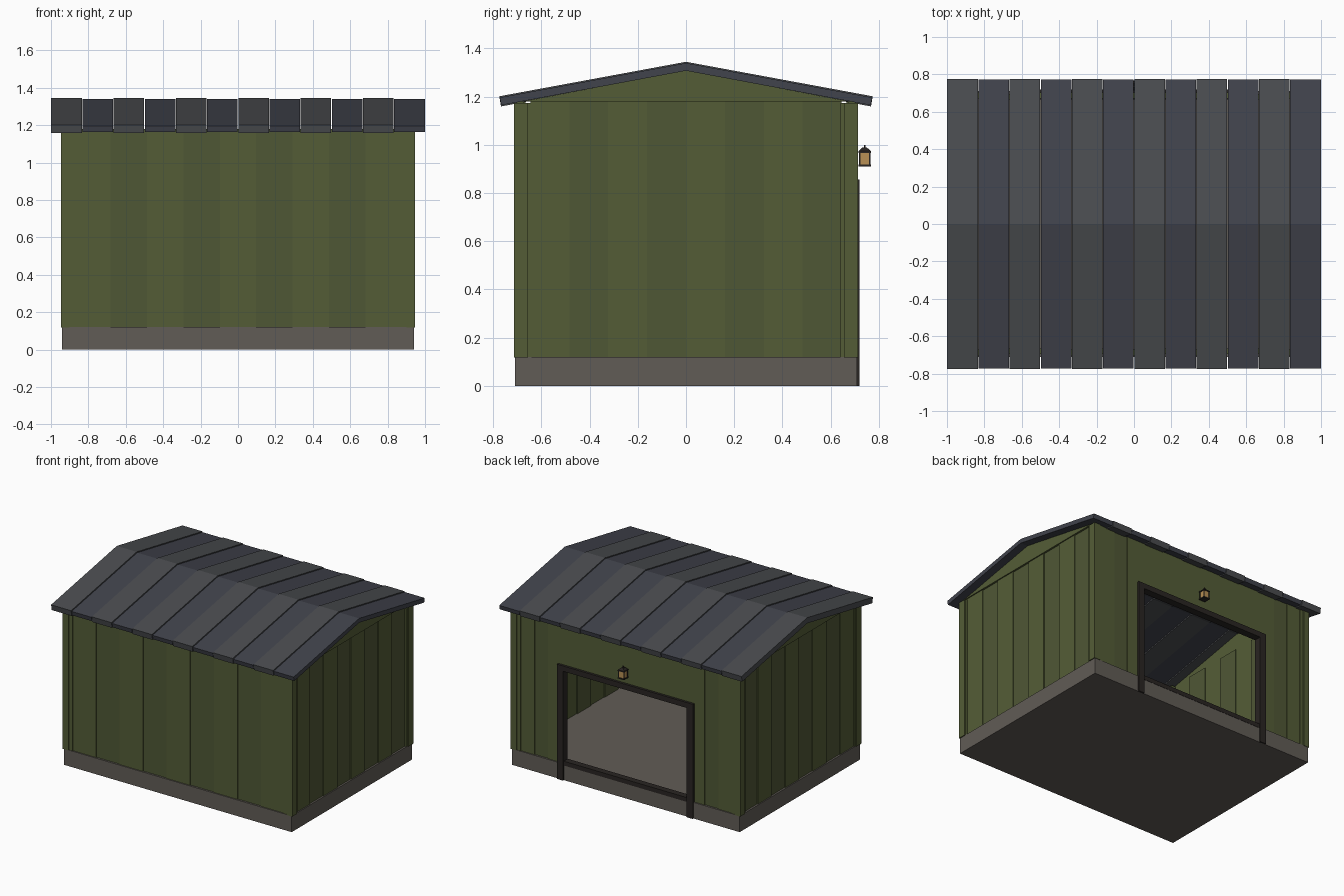
import bpy, bmesh
from mathutils import Vector

if "Cube" in bpy.data.objects:
    bpy.data.objects.remove(bpy.data.objects["Cube"])


def mat(name, r, g, b):
    m = bpy.data.materials.new(name)
    m.diffuse_color = (r, g, b, 1)
    m.use_nodes = True
    m.node_tree.nodes["Principled BSDF"].inputs["Base Color"].default_value = m.diffuse_color
    return m


STONE = mat("stone", 0.12, 0.107, 0.093)
GREEN = [mat("green_a", 0.088, 0.108, 0.037), mat("green_b", 0.078, 0.096, 0.036)]
SLATE = [mat("slate_a", 0.068, 0.072, 0.078), mat("slate_b", 0.052, 0.056, 0.072)]
DARK = mat("dark_timber", 0.022, 0.018, 0.016)
AMBER = mat("amber_glass", 0.48, 0.28, 0.09)


def make(name, bm, mats):
    bmesh.ops.recalc_face_normals(bm, faces=bm.faces)
    me = bpy.data.meshes.new(name)
    bm.to_mesh(me)
    bm.free()
    for m in mats:
        me.materials.append(m)
    ob = bpy.data.objects.new(name, me)
    bpy.context.collection.objects.link(ob)
    return ob


def prism(bm, pts, axis, lo, hi, mi=0):
    """Extrude a 2D profile along x ('x': pts are y,z) or z ('z': pts are x,y)."""
    f = (lambda p, t: Vector((t, p[0], p[1]))) if axis == 'x' else (lambda p, t: Vector((p[0], p[1], t)))
    a = [bm.verts.new(f(p, lo)) for p in pts]
    b = [bm.verts.new(f(p, hi)) for p in pts]
    n = len(pts)
    faces = [bm.faces.new(a[::-1]), bm.faces.new(b)]
    faces += [bm.faces.new((a[i], a[(i + 1) % n], b[(i + 1) % n], b[i])) for i in range(n)]
    for fc in faces:
        fc.material_index = mi


def box(bm, x0, x1, y0, y1, z0, z1, mi=0):
    prism(bm, [(x0, y0), (x1, y0), (x1, y1), (x0, y1)], 'z', z0, z1, mi)


def boxes(name, items, mats):
    bm = bmesh.new()
    for it in items:
        box(bm, *it)
    return make(name, bm, mats)


def span(a, b, n):
    w = (b - a) / n
    return [(a + i * w, a + (i + 1) * w, i % 2) for i in range(n)]


Z0, Z1 = 0.12, 1.18

# Foundation slab
boxes("foundation", [(-0.94, 0.94, -0.71, 0.71, 0, Z0)], [STONE])

# Front wall planks, alternately stepped
boxes("front_planks", [(a, b, -0.702 + 0.006 * k, -0.672 + 0.006 * k, Z0, Z1, k)
                       for a, b, k in span(-0.875, 0.875, 9)], GREEN)

# Side wall planks
for s, name in ((1, "right_planks"), (-1, "left_planks")):
    items = []
    for a, b, k in span(-0.645, 0.645, 8):
        xs = sorted((s * (0.932 - 0.006 * k), s * (0.902 - 0.006 * k)))
        items.append((*xs, a, b, Z0, Z1, k))
    boxes(name, items, GREEN)

# Back wall: planks beside the doorway and a header above it
items = [(-0.54, 0.54, 0.672, 0.702, 0.84, Z1, 0)]
for s in (1, -1):
    for a, b, k in span(0.53, 0.875, 3):
        xs = sorted((s * a, s * b))
        items.append((*xs, 0.672 - 0.006 * k, 0.702 - 0.006 * k, Z0, Z1, k))
boxes("back_planks", items, GREEN)

# Corner posts with a raised cover strip
items = []
for sx in (1, -1):
    for sy in (1, -1):
        for x0, x1, y0, y1 in ((0.87, 0.938, 0.64, 0.707), (0.9, 0.947, 0.655, 0.713)):
            items.append((*sorted((sx * x0, sx * x1)), *sorted((sy * y0, sy * y1)), 0.118, 1.174, 0))
boxes("corner_posts", items, GREEN)

# Gable triangles
for s, name in ((1, "right_gable"), (-1, "left_gable")):
    bm = bmesh.new()
    lo, hi = sorted((s * 0.905, s * 0.94))
    prism(bm, [(-0.675, Z1), (0.675, Z1), (0, 1.308)], 'x', lo, hi)
    make(name, bm, GREEN[:1])

# Roof panels, every other one thicker
for s, name in ((1, "back_roof"), (-1, "front_roof")):
    bm = bmesh.new()
    for a, b, k in span(-1, 1, 12):
        d = 0.005 * k
        e = 0.774 - 0.3 * d
        prism(bm, [(0, 1.344 - d), (s * e, 1.201 - d), (s * (e - 0.007), 1.159 + d), (0, 1.302 + d)],
              'x', a + 0.002 * (a > -1), b - 0.002 * (b < 0.99), k)
    make(name, bm, SLATE)

# Door frame: posts, lintel and threshold
boxes("door_frame", [(-0.56, -0.51, 0.665, 0.72, 0.12, 0.855), (0.51, 0.56, 0.665, 0.72, 0.12, 0.855),
                     (-0.56, -0.51, 0.705, 0.72, 0, 0.12), (0.51, 0.56, 0.705, 0.72, 0, 0.12),
                     (-0.51, 0.51, 0.665, 0.72, 0.815, 0.855)], [DARK])
boxes("threshold", [(-0.51, 0.51, 0.665, 0.712, 0.11, 0.142)], [DARK])

# Lantern above the doorway
LY = 0.741
boxes("lantern_glass", [(-0.021, 0.021, LY - 0.021, LY + 0.021, 0.917, 0.968)], [AMBER])
items = [(-0.026, 0.026, LY - 0.026, LY + 0.026, 0.91, 0.918),
         (-0.026, 0.026, LY - 0.026, LY + 0.026, 0.966, 0.974),
         (-0.004, 0.004, LY - 0.004, LY + 0.004, 0.985, 1.0)]
for sx in (1, -1):
    for sy in (1, -1):
        items.append((sx * 0.021 - 0.003, sx * 0.021 + 0.003,
                      LY + sy * 0.021 - 0.003, LY + sy * 0.021 + 0.003, 0.915, 0.97))
boxes("lantern_frame", items, [DARK])
bpy.ops.mesh.primitive_cone_add(vertices=4, radius1=0.035, radius2=0.014, depth=0.014,
                                location=(0, LY, 0.981), rotation=(0, 0, 0.7854))
cap = bpy.context.object
cap.name = "lantern_cap"
cap.data.materials.append(DARK)
